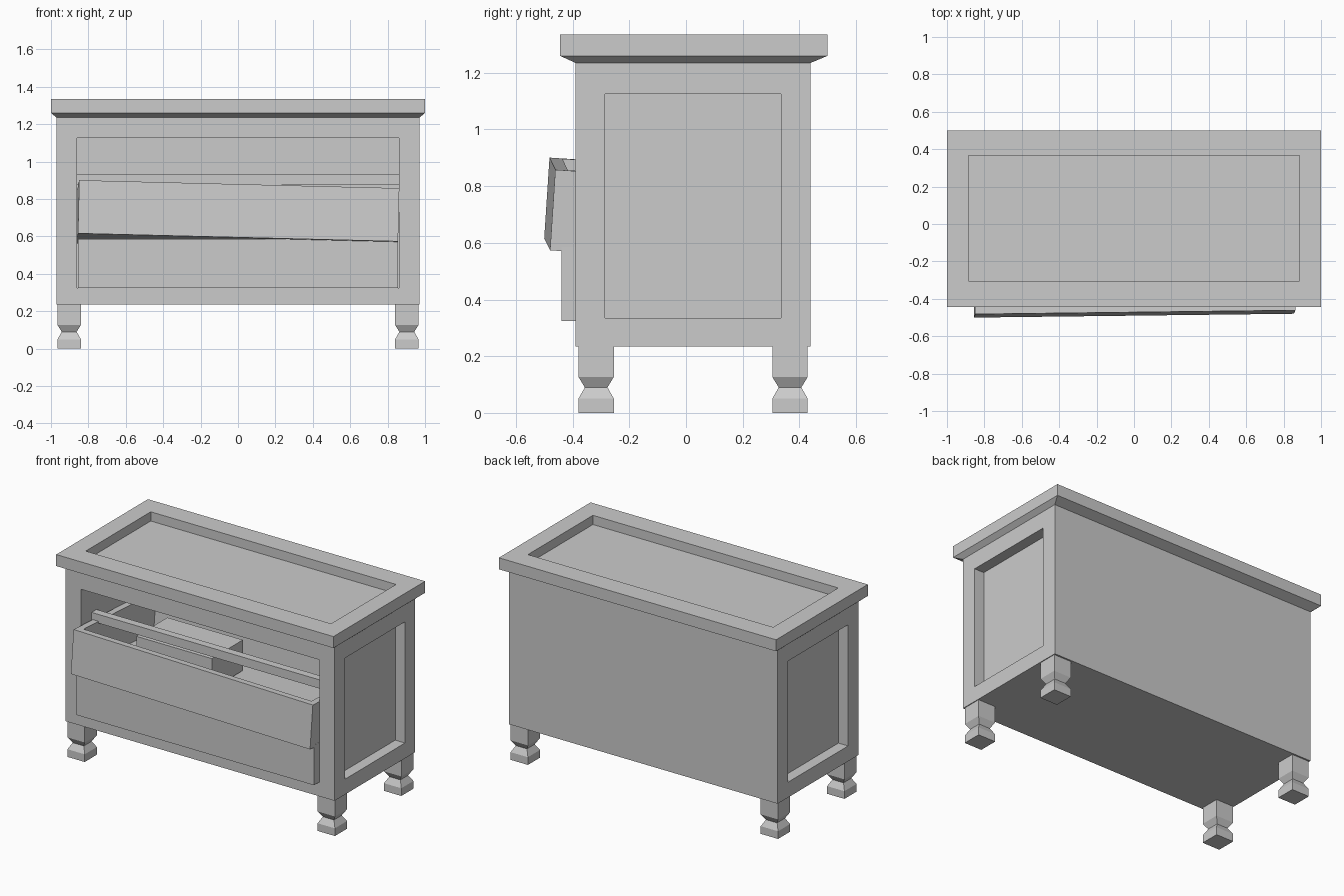
import bpy, bmesh
from mathutils import Euler

cube = bpy.data.objects.get("Cube")
if cube:
    bpy.data.objects.remove(cube)

GREY = (0.6, 0.6, 0.6, 1)
mat = bpy.data.materials.new("plain_grey")
mat.use_nodes = True
mat.diffuse_color = GREY
mat.node_tree.nodes["Principled BSDF"].inputs["Base Color"].default_value = GREY


def loft(rings):
    """Closed solid through rectangles (x0, x1, y0, y1, z), bottom to top."""
    bm = bmesh.new()
    loops = []
    for x0, x1, y0, y1, z in rings:
        corners = ((x0, y0), (x1, y0), (x1, y1), (x0, y1))
        loops.append([bm.verts.new((x, y, z)) for x, y in corners])
    bm.faces.new(loops[0][::-1])
    bm.faces.new(loops[-1])
    for a, b in zip(loops, loops[1:]):
        for i in range(4):
            j = (i + 1) % 4
            bm.faces.new((a[i], a[j], b[j], b[i]))
    bm.normal_update()
    return bm


def box(x0, x1, y0, y1, z0, z1):
    return loft([(x0, x1, y0, y1, z0), (x0, x1, y0, y1, z1)])


def recess(bm, axis, sign, bounds, depth):
    """Sink a rectangular pocket; bounds are (low, high) on the other two axes."""
    bm.normal_update()
    face = max(bm.faces, key=lambda f: f.normal[axis] * sign * 10 + f.calc_area())
    others = [a for a in range(3) if a != axis]
    level = face.verts[0].co[axis]
    for target in (level, level - sign * depth):
        bmesh.ops.inset_region(bm, faces=[face], thickness=0.01)
        center = face.calc_center_median()
        for v in face.verts:
            v.co[axis] = target
            for a, (low, high) in zip(others, bounds):
                v.co[a] = low if v.co[a] < center[a] else high


def finish(bm, name, location=(0, 0, 0), rotation=(0, 0, 0)):
    bmesh.ops.remove_doubles(bm, verts=bm.verts, dist=0.0001)
    bmesh.ops.recalc_face_normals(bm, faces=bm.faces)
    mesh = bpy.data.meshes.new(name)
    bm.to_mesh(mesh)
    bm.free()
    mesh.materials.append(mat)
    obj = bpy.data.objects.new(name, mesh)
    obj.location = location
    obj.rotation_euler = Euler(rotation)
    bpy.context.collection.objects.link(obj)
    return obj


# Cabinet with drawer opening and sunken side panels
body = box(-0.97, 0.97, -0.39, 0.44, 0.235, 1.235)
recess(body, 1, -1, ((-0.86, 0.86), (0.325, 1.125)), 0.79)
for side in (-1, 1):
    recess(body, 0, side, ((-0.285, 0.335), (0.335, 1.125)), 0.07)
finish(body, "cabinet_body")

# Overhanging top with sloped underside and sunken panel
top = loft([(-0.97, 0.97, -0.39, 0.44, 1.235),
            (-1, 1, -0.445, 0.5, 1.26),
            (-1, 1, -0.445, 0.5, 1.335)])
recess(top, 2, 1, ((-0.885, 0.885), (-0.305, 0.365)), 0.06)
finish(top, "cabinet_top")

# Square legs with a narrow waist
LEG = ((0.0625, 0), (0.0625, 0.05), (0.04, 0.09), (0.0625, 0.127), (0.0625, 0.235))
for x, side in ((-0.9025, "right"), (0.9025, "left")):
    for y, end in ((-0.317, "front"), (0.367, "back")):
        leg = loft([(-w, w, -w, w, z) for w, z in LEG])
        finish(leg, f"{end}_{side}_leg", (x, y, 0))

# Rail under the empty upper slot
finish(box(-0.86, 0.86, -0.28, -0.23, 0.875, 0.932), "drawer_rail")


# Lower drawer closed, middle drawer ajar and crooked
def drawer(name, length, height, location, rotation=(0, 0, 0)):
    bm = box(-0.856, 0.856, 0, length, 0, height)
    recess(bm, 2, 1, ((-0.815, 0.815), (0.045, length - 0.04)), height - 0.03)
    return finish(bm, name, location, rotation)


drawer("lower_drawer", 0.8, 0.26, (0, -0.44, 0.325))
middle = drawer("middle_drawer", 0.85, 0.285, (0, -0.49, 0.595), (-0.065, 0.025, 0.012))

# Block lying inside the middle drawer
finish(box(-0.615, -0.07, -0.17, 0.15, 0.6, 0.8), "drawer_contents")
